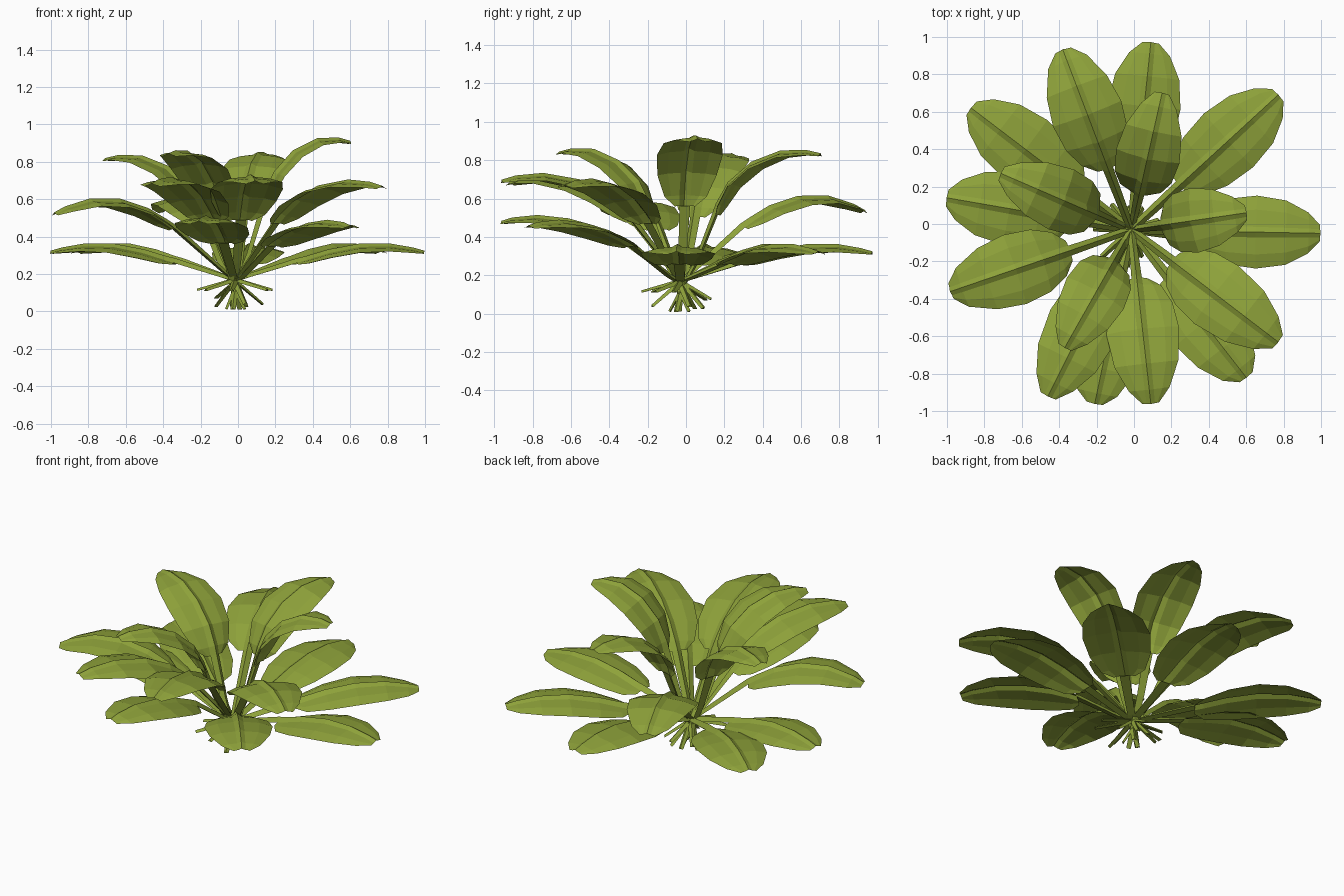
import bpy, bmesh, math
from mathutils import Vector

if "Cube" in bpy.data.objects:
    bpy.data.objects.remove(bpy.data.objects["Cube"])

green = bpy.data.materials.new("leaf green")
green.diffuse_color = (0.27, 0.36, 0.042, 1)
green.use_nodes = True
green.node_tree.nodes["Principled BSDF"].inputs["Base Color"].default_value = green.diffuse_color

# Side profiles (radius, height) from root to tip; radius is scaled to each leaf's reach
PROFILES = {
    "low": [(-.2, .11), (.05, .175), (.33, .26), (.38, .275), (.5, .313), (.66, .345), (.82, .348), (.94, .33), (1, .315)],
    "lowmid": [(-.17, .07), (.08, .2), (.32, .36), (.37, .385), (.48, .43), (.63, .47), (.8, .49), (.94, .48), (1, .465)],
    "mid": [(-.15, .035), (.08, .22), (.34, .44), (.39, .475), (.49, .535), (.64, .585), (.8, .59), (.94, .55), (1, .52)],
    "highmid": [(-.13, .025), (.08, .25), (.28, .48), (.32, .52), (.42, .6), (.57, .67), (.77, .705), (.92, .695), (1, .675)],
    "high": [(-.07, .01), (.13, .28), (.26, .52), (.28, .57), (.36, .68), (.52, .785), (.72, .845), (.9, .85), (1, .835)],
}
BLADE_W = [.03, .03, .06, .125, .175, .195, .172, .11, .045]   # half widths
RIB_W = [.014, .022, .028, .03, .03, .028, .026, .024, .022]
RIB_H = [.012, .02, .025, .022, .02, .018, .015, .012, .01]
STEM_ROWS = 2
HUB = Vector((-.015, -.03, 0))   # where the stems cross

# Leaf tips seen from above: x, y, profile, height factor
LEAVES = [
    (.995, -.05, "low", 1), (.77, .69, "low", 1), (.09, .97, "low", 1),
    (-.87, .62, "low", 1), (-1.0, .14, "low", 1),
    (.60, -.82, "lowmid", .97), (-.21, -.96, "lowmid", 1.02),
    (-.98, -.36, "mid", 1), (-.38, .93, "mid", 1.02),
    (.77, -.63, "highmid", .98), (.09, -.96, "highmid", 1.02), (-.46, -.92, "highmid", 1),
    (.60, .06, "high", 1.08), (.15, .70, "high", .99),
    (-.71, .27, "high", .97), (-.37, -.66, "high", 1),
]


def make_leaf(index, tx, ty, kind, zf):
    out = Vector((tx, ty, 0)) - HUB
    reach = out.length
    out.normalize()
    side = Vector((-out.y, out.x, 0))
    path = [HUB + out * (r * reach) + Vector((0, 0, z * zf)) for r, z in PROFILES[kind]]
    wide = .89 if kind == "high" else 1.0
    bm = bmesh.new()
    rows = []
    for i, p in enumerate(path):
        t = (path[min(i + 1, len(path) - 1)] - path[max(i - 1, 0)]).normalized()
        up = side.cross(t).normalized()
        if up.z < 0:
            up = -up
        w, h, ridge = BLADE_W[i] * wide, RIB_W[i], RIB_H[i]
        droop = .16 * w
        mid = h + (w - h) * .55
        section = [(-w, -droop), (-mid, -.3 * droop), (-h, 0), (0, ridge),
                   (h, 0), (mid, -.3 * droop), (w, -droop)]
        if i < STEM_ROWS:
            section = [None, None] + section[2:5] + [None, None]
        rows.append([bm.verts.new(p + side * s[0] + up * s[1]) if s else None for s in section])
    # Blade, rib and stem top, facing up
    for a, b in zip(rows, rows[1:]):
        for j in range(6):
            quad = (a[j], b[j], b[j + 1], a[j + 1])
            if all(quad):
                bm.faces.new(quad[::-1])
    # Flat back of the stem
    for i in range(STEM_ROWS):
        bm.faces.new((rows[i][2], rows[i + 1][2], rows[i + 1][4], rows[i][4]))
    mesh = bpy.data.meshes.new(f"leaf_{index:02d}")
    bm.to_mesh(mesh)
    bm.free()
    mesh.materials.append(green)
    bpy.context.collection.objects.link(bpy.data.objects.new(f"leaf_{index:02d}", mesh))


for n, leaf in enumerate(LEAVES, 1):
    make_leaf(n, *leaf)
